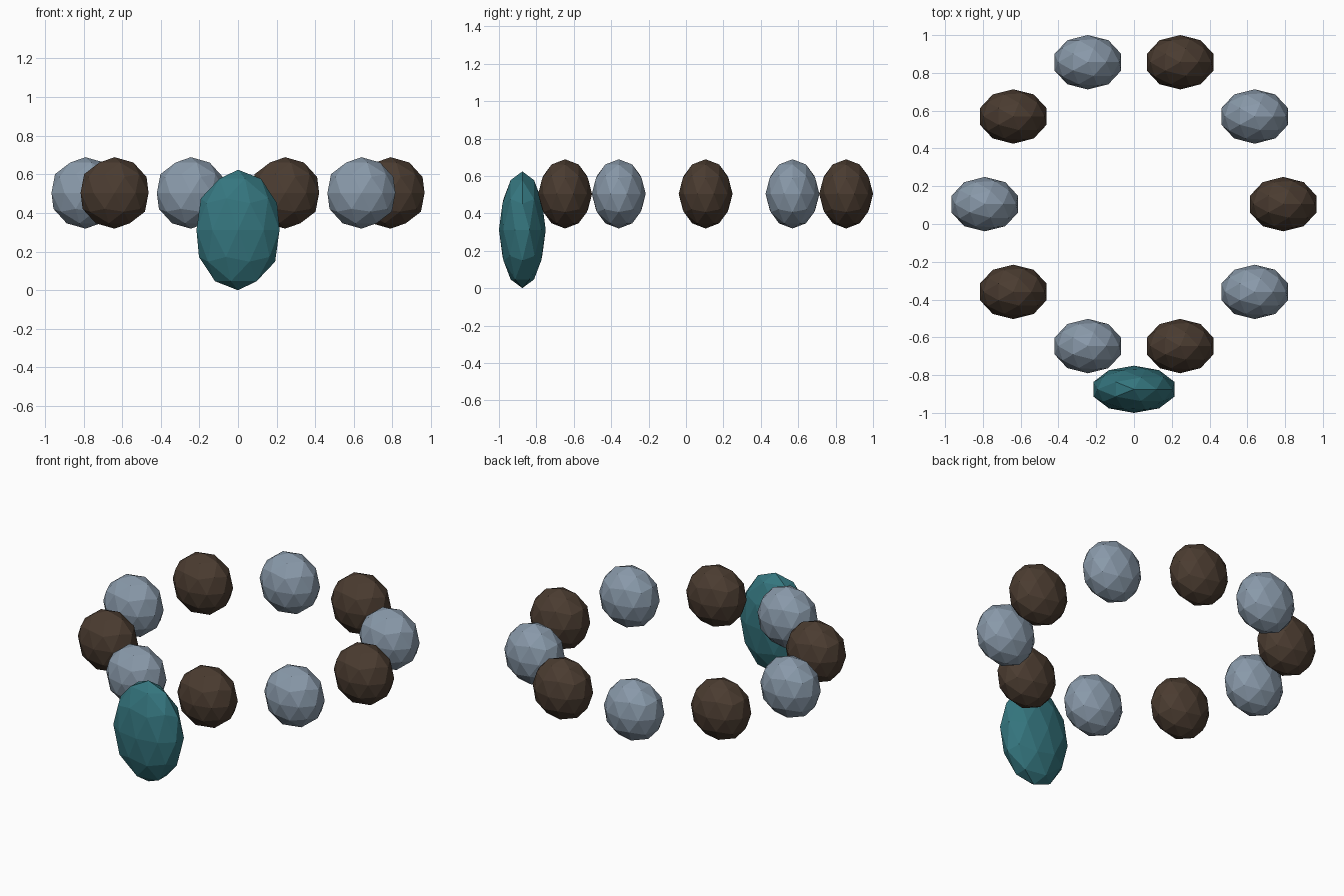
import bpy
from math import cos, sin, pi

if "Cube" in bpy.data.objects:
    bpy.data.objects.remove(bpy.data.objects["Cube"])


def material(name, rgb):
    m = bpy.data.materials.new(name)
    m.diffuse_color = (*rgb, 1)
    m.use_nodes = True
    m.node_tree.nodes["Principled BSDF"].inputs["Base Color"].default_value = m.diffuse_color
    return m


brown = material("dark_wood", (0.07, 0.045, 0.03))
slate = material("slate_blue", (0.25, 0.32, 0.40))
teal = material("teal_stone", (0.035, 0.18, 0.21))


# Faceted stone: a low-poly icosphere scaled per axis
def stone(name, center, scale, mat):
    bpy.ops.mesh.primitive_ico_sphere_add(subdivisions=2, radius=1, location=center)
    ob = bpy.context.object
    ob.name = name
    ob.scale = scale
    bpy.ops.object.transform_apply(location=False, rotation=False, scale=True)
    ob.data.materials.append(mat)
    return ob


# Ring of ten alternating beads
COUNT, RADIUS, CENTER_Y, BEAD_Z = 10, 0.79, 0.105, 0.504
for i in range(COUNT):
    a = 2 * pi * i / COUNT
    stone(f"bead_{i + 1}",
          (RADIUS * cos(a), CENTER_Y + RADIUS * sin(a), BEAD_Z),
          (0.185, 0.144, 0.185),
          slate if i % 2 else brown)

# Large flattened pendant hanging at the front
stone("pendant", (0, -0.875, 0.312), (0.226, 0.125, 0.312), teal)
